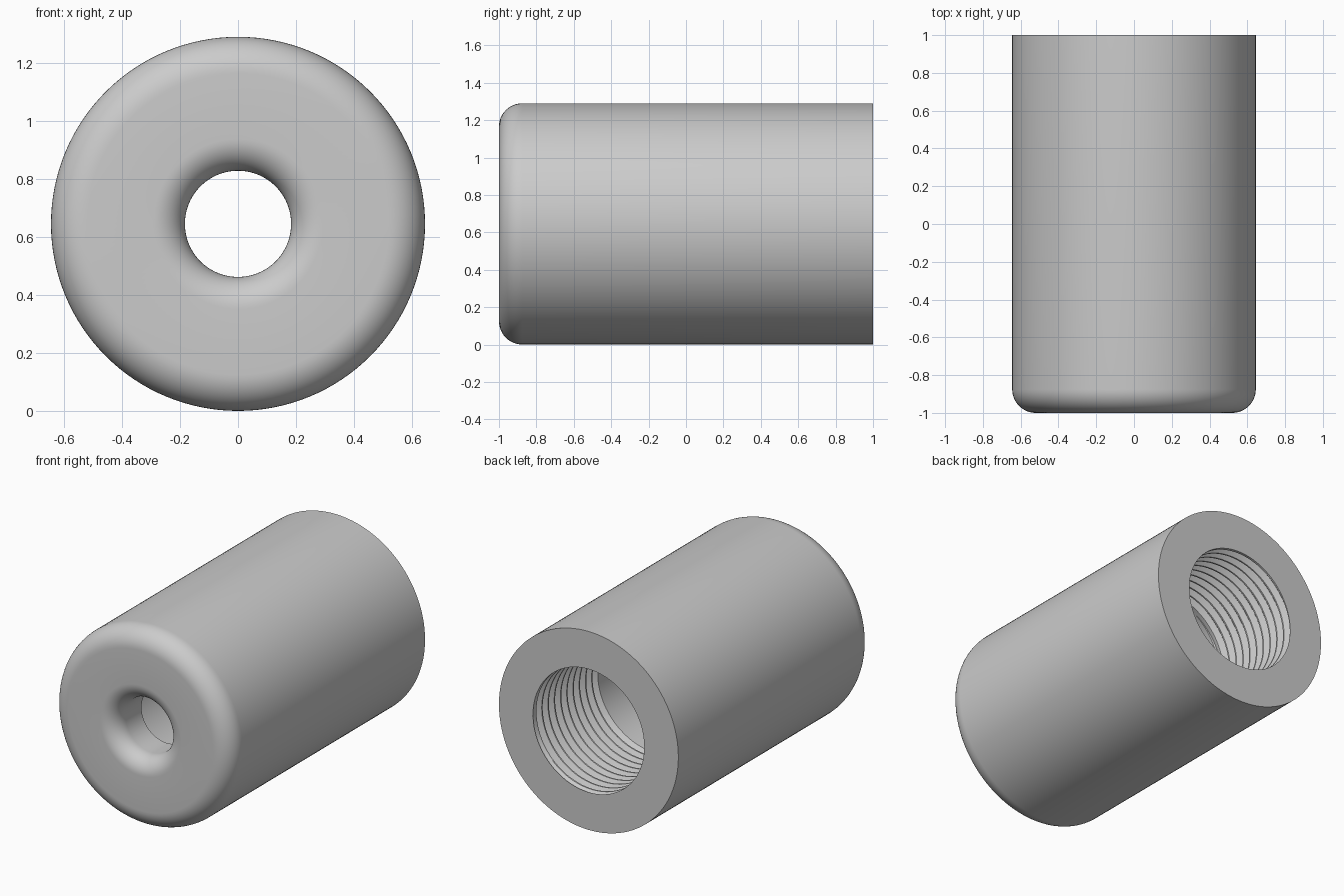
import bpy
import bmesh
from math import sin, cos, pi, radians

if "Cube" in bpy.data.objects:
    bpy.data.objects.remove(bpy.data.objects["Cube"], do_unlink=True)

RADIUS = 0.645        # outer sleeve
HOLE = 0.183          # small front hole
BORE = 0.40           # threaded rear bore
EDGE, LIP = 0.125, 0.11
WALL_Y = -0.73        # inner face of the front wall
THREAD_Y = 0.325      # where the thread stops
PITCH, DEPTH = 0.064, 0.036
SEGMENTS = 128

gray = bpy.data.materials.new("plain_gray")
gray.use_nodes = True
color = (0.6, 0.6, 0.6, 1)
gray.diffuse_color = color
gray.node_tree.nodes["Principled BSDF"].inputs["Base Color"].default_value = color


def surface(name, rows, point):
    """Sweep rows around the y axis; point(row, turn) gives radius and y."""
    bm = bmesh.new()
    grid = []
    for row in rows:
        ring = []
        for j in range(SEGMENTS + 1):
            turn = j / SEGMENTS
            r, y = point(row, turn)
            a = turn * 2 * pi
            ring.append(bm.verts.new((r * cos(a), y, RADIUS + r * sin(a))))
        grid.append(ring)
    for low, high in zip(grid, grid[1:]):
        for j in range(SEGMENTS):
            bm.faces.new((low[j], low[j + 1], high[j + 1], high[j]))
    bmesh.ops.remove_doubles(bm, verts=bm.verts, dist=0.00005)
    mesh = bpy.data.meshes.new(name)
    bm.to_mesh(mesh)
    bm.free()
    obj = bpy.data.objects.new(name, mesh)
    bpy.context.collection.objects.link(obj)
    mesh.materials.append(gray)
    bpy.ops.object.select_all(action="DESELECT")
    obj.select_set(True)
    bpy.context.view_layer.objects.active = obj
    bpy.ops.object.shade_smooth_by_angle(angle=radians(25))
    return obj


def arc(r, y, size, start, end, steps=12):
    angles = [radians(start + (end - start) * i / steps) for i in range(steps + 1)]
    return [(r + size * cos(a), y + size * sin(a)) for a in angles]


# Sleeve: rear face, rounded front edge, rounded hole lip, inner wall, plain bore
profile = [(BORE, 1), (RADIUS, 1)]
profile += arc(RADIUS - EDGE, -1 + EDGE, EDGE, 0, -90)
profile += arc(HOLE + LIP, -1 + LIP, LIP, -90, -180)
profile += [(HOLE, WALL_Y), (BORE, WALL_Y), (BORE, THREAD_Y)]
surface("sleeve", profile, lambda row, turn: row)


# Internal thread: helical grooves that fade out at both ends
def thread_point(row, turn):
    offset, depth = row
    y = min(1, max(THREAD_Y, THREAD_Y + PITCH * (offset + turn)))
    fade = min(1, (y - THREAD_Y) / 0.03, (1 - y) / 0.03)
    return BORE + depth * fade, y


turns = int((1 - THREAD_Y) / PITCH) + 2
section = [(0, 0), (0.15, 0), (0.48, DEPTH), (0.67, DEPTH)]
thread_rows = [(k + f, d) for k in range(-2, turns + 1) for f, d in section]
surface("internal_thread", thread_rows, thread_point)
